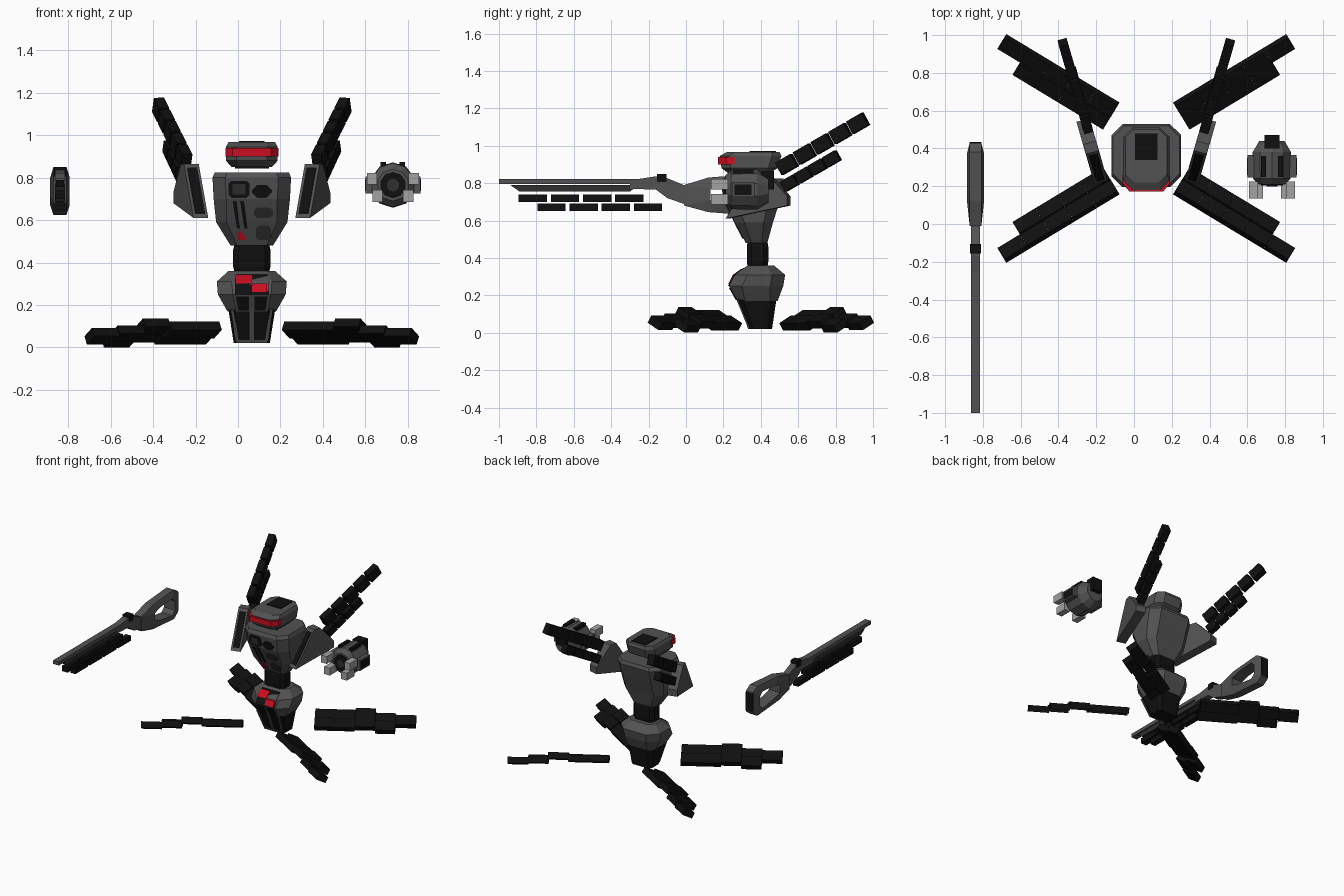
import bpy, bmesh, math
from mathutils import Vector as V, Matrix

if "Cube" in bpy.data.objects:
    bpy.data.objects.remove(bpy.data.objects["Cube"])

CX, CY = 0.065, 0.40          # centre of the body in plan


def material(name, rgb):
    m = bpy.data.materials.new(name)
    m.diffuse_color = (*rgb, 1)
    m.use_nodes = True
    m.node_tree.nodes["Principled BSDF"].inputs["Base Color"].default_value = m.diffuse_color
    return m


BLACK = material("black", (0.005, 0.005, 0.005))
DARK = material("dark grey", (0.03, 0.03, 0.031))
GREY = material("mid grey", (0.085, 0.085, 0.087))
LIGHT = material("light grey", (0.36, 0.36, 0.36))
RED = material("red", (0.6, 0.004, 0.015))


def finish(name, bm, *mats):
    bmesh.ops.recalc_face_normals(bm, faces=bm.faces[:])
    me = bpy.data.meshes.new(name)
    bm.to_mesh(me)
    bm.free()
    for m in mats:
        me.materials.append(m)
    ob = bpy.data.objects.new(name, me)
    bpy.context.collection.objects.link(ob)
    return ob


def skin(name, rings, *mats, caps=True):
    """Join equal-length closed loops of points into a solid."""
    bm = bmesh.new()
    loops = [[bm.verts.new(p) for p in r] for r in rings]
    n = len(loops[0])
    for a, b in zip(loops, loops[1:]):
        for i in range(n):
            bm.faces.new((a[i], a[(i + 1) % n], b[(i + 1) % n], b[i]))
    if caps:
        bm.faces.new(loops[0])
        bm.faces.new(loops[-1])
    return finish(name, bm, *mats)


def octagon(z, hx, y0, y1, c):
    """Chamfered rectangle in plan, centred on the body."""
    pts = [(-hx, y0 + c), (-hx + c, y0), (hx - c, y0), (hx, y0 + c),
           (hx, y1 - c), (hx - c, y1), (-hx + c, y1), (-hx, y1 - c)]
    return [(CX + x, y, z) for x, y in pts]


def box(name, lo, hi, mat):
    a, b = V(lo), V(hi)
    ring = lambda z: [(a.x, a.y, z), (b.x, a.y, z), (b.x, b.y, z), (a.x, b.y, z)]
    return skin(name, [ring(a.z), ring(b.z)], mat)


def side_profile(name, pts, x0, x1, mat):
    return skin(name, [[(x, y, z) for y, z in pts] for x in (x0, x1)], mat)


def front_plate(name, pts, surf, mat, lift=0.006):
    """Thin plate of x,z points laid on a sloping front surface."""
    return skin(name, [[(CX + x, surf(z) + d, z) for x, z in pts] for d in (-lift, 0.003)], mat)


def rect(x0, x1, z0, z1, c=0.0):
    if not c:
        return [(x0, z0), (x1, z0), (x1, z1), (x0, z1)]
    return [(x0 + c, z0), (x1 - c, z0), (x1, z0 + c), (x1, z1 - c),
            (x1 - c, z1), (x0 + c, z1), (x0, z1 - c), (x0, z0 + c)]


def chain(bm, p0, p1, n, size, normal, lifts=None):
    """Row of n blocks from p0 to p1; size = length, width, thickness."""
    p0, p1 = V(p0), V(p1)
    u = (p1 - p0).normalized()
    w = V(normal)
    w = (w - u * w.dot(u)).normalized()
    v = w.cross(u)
    rot = Matrix((u, v, w)).transposed().to_4x4()
    for i in range(n):
        c = p0.lerp(p1, i / (n - 1))
        c.z += lifts[i] if lifts else 0
        bmesh.ops.create_cube(bm, size=1, matrix=Matrix.Translation(c) @ rot @ Matrix.Diagonal((*size, 1)))


# Head with red visor
skin("head", [octagon(0.85, 0.095, 0.23, 0.44, 0.04), octagon(0.88, 0.122, 0.19, 0.49, 0.05),
              octagon(0.945, 0.122, 0.18, 0.51, 0.05), octagon(0.967, 0.11, 0.22, 0.50, 0.04)], GREY)
skin("visor", [[(CX + x, y, z) for x, y in ((-.125, .26), (-.125, .215), (-.09, .172), (.09, .172),
                                            (.125, .215), (.125, .26))] for z in (0.90, 0.94)], RED)
box("head_top_panel", (CX - .06, .34, .96), (CX + .06, .48, .972), BLACK)
box("head_underside", (CX - .08, .26, .842), (CX + .08, .42, .855), BLACK)

# Torso
skin("torso", [octagon(0.48, 0.10, 0.32, 0.435, 0.03), octagon(0.59, 0.168, 0.262, 0.465, 0.05),
               octagon(0.70, 0.18, 0.21, 0.50, 0.06), octagon(0.80, 0.185, 0.195, 0.53, 0.06),
               octagon(0.825, 0.175, 0.205, 0.52, 0.06)], GREY)


def chest(z):
    steps = [(0.48, 0.32), (0.59, 0.262), (0.70, 0.21), (0.80, 0.195), (0.83, 0.195)]
    for (a, ya), (b, yb) in zip(steps, steps[1:]):
        if z <= b:
            return ya + (yb - ya) * (z - a) / (b - a)
    return 0.195


front_plate("chest_panel_left", rect(-.11, -.01, .705, .785, .015), chest, BLACK)
front_plate("chest_panel_inner", rect(-.09, -.03, .72, .77), chest, DARK, .008)
front_plate("chest_port", rect(.0, .095, .705, .765, .025), chest, BLACK)
front_plate("chest_vent_upper", rect(.01, .10, .61, .66, .015), chest, DARK)
front_plate("chest_vent_lower", rect(.02, .09, .505, .575, .015), chest, DARK)
for i, x in enumerate((-.09, -.055)):
    front_plate(f"chest_stripe_{i}", [(x + .02, .56), (x + .035, .56), (x + .018, .69), (x, .69)], chest, BLACK)
front_plate("chest_red_mark", [(-.065, .505), (-.03, .505), (-.035, .53), (-.055, .55), (-.068, .54)], chest, RED)

# Waist
skin("waist", [octagon(0.35, 0.08, 0.33, 0.435, 0.025), octagon(0.38, 0.088, 0.325, 0.44, 0.025),
               octagon(0.46, 0.088, 0.325, 0.44, 0.025), octagon(0.49, 0.08, 0.33, 0.435, 0.025)], BLACK)

# Pelvis and lower body
skin("pelvis", [octagon(0.17, 0.115, 0.275, 0.49, 0.04), octagon(0.25, 0.16, 0.23, 0.52, 0.07),
                octagon(0.31, 0.165, 0.26, 0.53, 0.07), octagon(0.36, 0.11, 0.33, 0.47, 0.04)], GREY)
skin("lower_body", [octagon(0.02, 0.085, 0.34, 0.46, 0.02), octagon(0.19, 0.112, 0.27, 0.485, 0.03)], BLACK)
low = lambda z: 0.34 - 0.07 * (z - 0.02) / 0.17
belly = lambda z: 0.23 if z <= .25 else (0.23 + (z - .25) * .5 if z <= .31 else .26 + (z - .31) * 1.4)
for s in (-1, 1):
    front_plate("lower_strip", [(s * .062, .03), (s * .078, .03), (s * .1, .18), (s * .085, .18)], low, GREY)
front_plate("lower_centre_strip", rect(-.01, .01, .03, .18), low, GREY)
front_plate("lower_foot_strip", rect(-.075, .075, .02, .035), low, GREY, .008)
front_plate("belly_panel", [(-.08, .25), (.08, .25), (.08, .31), (.075, .345), (-.075, .345), (-.08, .31)],
            belly, BLACK, .005)
front_plate("belly_red_left", rect(-.075, .0, .30, .31), belly, RED, .009)
front_plate("belly_red_left_top", rect(-.075, .0, .31, .34), belly, RED, .009)
front_plate("belly_red_right", rect(.0, .072, .26, .30), belly, RED, .009)
slope = lambda z: 0.275 - 0.045 * (z - .17) / .08
for s in (-1, 1):
    front_plate("belly_lower_panel", [(s * .012, .175), (s * .065, .175), (s * .075, .24), (s * .012, .24)],
                slope, BLACK)

# Shoulder wedges with black front inlay, and upper tentacle arms
for s, tag in ((-1, "left"), (1, "right")):
    P = lambda x, y, z: V((CX + s * x, y, z))
    F, T, B = P(.24, .22, .61), P(.285, .38, .865), P(.335, .55, .68)
    half = V((s * .97, -.25, 0)).normalized() * .036
    T2, B2 = P(.30, .43, .865), P(.335, .55, .73)
    skin("shoulder_" + tag, [[p + d for p in (F, T, T2, B2, B)] for d in (-half, half)], GREY)
    out = half.cross(T - F).normalized()
    out = out if out.y < 0 else -out
    a, b = F.lerp(T, .08), F.lerp(T, .92)
    skin("shoulder_inlay_" + tag, [[p + k * half * .65 + out * d for p, k in ((a, -1), (a, 1), (b, 1), (b, -1))]
                                   for d in (-.003, .005)], BLACK)
    bm = bmesh.new()
    chain(bm, P(.32, .54, .90), P(.43, .92, 1.12), 5, (.098, .075, .05), half)
    chain(bm, P(.325, .555, .80), P(.385, .78, .93), 4, (.08, .06, .05), half)
    finish("arm_tentacle_" + tag, bm, BLACK)

# Four ground tentacles, each a tilted double row of blocks
for sx in (-1, 1):
    for sy in (-1, 1):
        Q = lambda x, y, z: (CX + sx * x, CY + sy * y, z)
        tilt = (sx * .53 * .5, -sy * .85 * .5, .866)
        size = (.14, .08, .045)
        bm = bmesh.new()
        chain(bm, Q(.225, .24, 0), Q(.705, .53, 0), 5, size, tilt, (.082, .082, .097, .064, .053))
        chain(bm, Q(.265, .175, 0), Q(.625, .3925, 0), 4, size, tilt, (.052, .052, .062, .040))
        finish("leg_tentacle", bm, BLACK)

# Rifle: skeleton stock
X0, X1, N0, N1 = -.885, -.793, -.863, -.815
outer = [(.43, .66), (.43, .82), (.38, .85), (.12, .83), (-.01, .79), (-.01, .68), (.12, .645), (.38, .625)]
inner = [(.37, .70), (.37, .77), (.34, .80), (.20, .79), (.13, .77), (.13, .71), (.20, .69), (.34, .67)]
loop = lambda pts, x: [(x, y, z) for y, z in pts]
skin("rifle_stock", [loop(outer, X0 + .015), loop(outer, X1 - .015), loop(inner, X1), loop(inner, X0),
                     loop(outer, X0 + .015)], GREY, caps=False)
box("rifle_butt_pad", (X0 + .015, .425, .67), (X1 - .015, .434, .81), BLACK)
# Rifle: receiver, barrel and under-barrel blocks
side_profile("rifle_receiver", [(.0, .785), (-.12, .835), (-.17, .835), (-.30, .815), (-.30, .77),
                                (-.16, .765), (-.10, .72), (.0, .685)], N0, N1, GREY)
box("rifle_sight", (N0 - .004, -.155, .805), (N1 + .004, -.105, .85), BLACK)
box("rifle_barrel", (N0, -1, .795), (N1, -.25, .822), GREY)
side_profile("rifle_lower_barrel", [(-.94, .79), (-.25, .79), (-.30, .755), (-.89, .755)], N0 + .005, N1 - .005, DARK)
for i in range(4):
    y = -.895 + i * .172
    box("rifle_upper_block", (N0, y, .70), (N1, y + .152, .74), BLACK)
    box("rifle_lower_block", (N0 + .003, y + .10, .65), (N1 - .003, y + .252, .69), BLACK)

# Hovering pod
PX, PZ = 0.73, 0.765


def pod_ring(y, r, n=10):
    return [(PX + r * math.cos(2 * math.pi * (i + .5) / n), y, PZ + r * math.sin(2 * math.pi * (i + .5) / n))
            for i in range(n)]


skin("pod_body", [pod_ring(y, r) for y, r in ((.21, .075), (.24, .104), (.38, .107), (.44, .07))], GREY)
skin("pod_lens", [pod_ring(.203, .062), pod_ring(.215, .062)], BLACK)
skin("pod_lens_core", [pod_ring(.198, .03), pod_ring(.21, .03)], DARK)
box("pod_tail", (PX - .04, .40, PZ + .0), (PX + .04, .47, PZ + .10), BLACK)
for s in (-1, 1):
    box("pod_side", *[(PX + s * .11 + d * .02, .305 + d * .06, PZ + d * .04) for d in (-1, 1)], GREY)
    box("pod_side_panel", *[(PX + s * .128 + d * .004, .305 + d * .045, PZ + d * .028) for d in (-1, 1)], BLACK)
    box("pod_top_panel", *[(PX + s * .045 + d * .013, .305 + d * .055, PZ + .088 + d * .02) for d in (-1, 1)], BLACK)
    for x, z in ((.098, PZ + .03), (.072, PZ - .052)):
        box("pod_prong", *[(PX + s * x + d * .024, .18 + d * .045, z + d * .028) for d in (-1, 1)], LIGHT)
